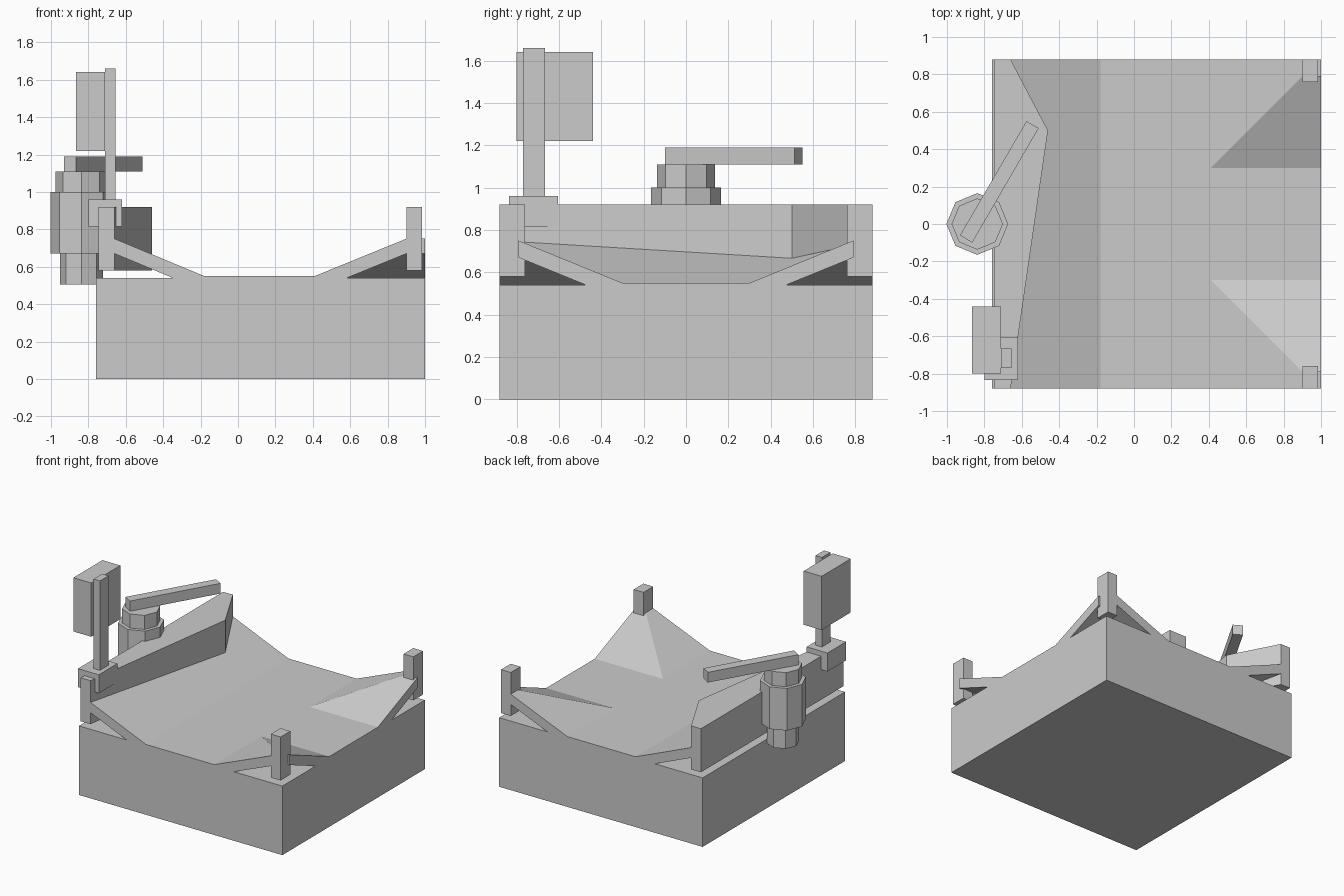
import bpy, bmesh
from math import cos, sin, tau
from mathutils import Vector

if "Cube" in bpy.data.objects:
    bpy.data.objects.remove(bpy.data.objects["Cube"])


def finish(name, bm):
    bmesh.ops.recalc_face_normals(bm, faces=bm.faces[:])
    me = bpy.data.meshes.new(name)
    bm.to_mesh(me)
    bm.free()
    ob = bpy.data.objects.new(name, me)
    bpy.context.collection.objects.link(ob)
    return ob


def prism(name, outline, z0, z1):
    """Extrude a flat xy outline from z0 up to z1."""
    bm = bmesh.new()
    face = bm.faces.new([bm.verts.new((x, y, z0)) for x, y in outline])
    ext = bmesh.ops.extrude_face_region(bm, geom=[face], use_keep_orig=True)
    for v in ext["geom"]:
        if isinstance(v, bmesh.types.BMVert):
            v.co.z = z1
    return finish(name, bm)


def box(name, x0, x1, y0, y1, z0, z1):
    return prism(name, [(x0, y0), (x1, y0), (x1, y1), (x0, y1)], z0, z1)


def octagon(name, cx, cy, r, z0, z1):
    ring = [(cx + r * cos(tau * i / 8), cy + r * sin(tau * i / 8)) for i in range(8)]
    return prism(name, ring, z0, z1)


# Solid base block
box("base", -0.76, 1.0, -0.88, 0.88, 0, 0.54)

# Dished deck: rising left side, flat middle, two peaked right corners
LOW, HIGH, THICK = 0.55, 0.75, 0.08
bm = bmesh.new()
polys = [
    [(-0.66, -0.88, HIGH), (-0.18, -0.88, LOW), (-0.18, 0.88, LOW), (-0.66, 0.88, HIGH)],
    [(-0.18, -0.88, LOW), (0.41, -0.88, LOW), (0.41, -0.3, LOW), (1, -0.3, LOW),
     (1, 0.3, LOW), (0.41, 0.3, LOW), (0.41, 0.88, LOW), (-0.18, 0.88, LOW)],
]
for s in (-1, 1):
    inner, peak = (0.41, 0.3 * s, LOW), (0.9, 0.79 * s, HIGH)
    polys.append([inner, (1, 0.3 * s, LOW), (1, 0.79 * s, HIGH), peak][::s])
    polys.append([inner, peak, (0.9, 0.88 * s, HIGH), (0.41, 0.88 * s, LOW)][::s])
for p in polys:
    bm.faces.new([bm.verts.new(c) for c in p])
bmesh.ops.remove_doubles(bm, verts=bm.verts[:], dist=1e-4)
ext = bmesh.ops.extrude_face_region(bm, geom=bm.faces[:], use_keep_orig=True)
for v in ext["geom"]:
    if isinstance(v, bmesh.types.BMVert):
        v.co.z -= THICK
bmesh.ops.recalc_face_normals(bm, faces=bm.faces[:])
# Trim what sinks into the base
bmesh.ops.bisect_plane(bm, geom=bm.verts[:] + bm.edges[:] + bm.faces[:],
                       plane_co=(0, 0, 0.54), plane_no=(0, 0, 1), clear_inner=True)
finish("deck", bm)

# Right corner posts
for s, side in ((-1, "front"), (1, "back")):
    y0, y1 = sorted((0.76 * s, 0.88 * s))
    box(side + "_post", 0.9, 0.985, y0, y1, 0.58, 0.92)

# Wedge-shaped side wall
prism("side_wall", [(-0.745, -0.88), (-0.66, -0.88), (-0.46, 0.5),
                    (-0.66, 0.88), (-0.745, 0.88)], 0.58, 0.92)

# Clamp, pole and box on the pole
box("clamp", -0.80, -0.62, -0.835, -0.605, 0.815, 0.96)
box("pole", -0.71, -0.655, -0.77, -0.665, 0.96, 1.66)
box("control_box", -0.865, -0.71, -0.80, -0.44, 1.22, 1.64)

# Stepped octagonal drum with swing arm
for name, r, z0, z1 in (("drum_foot", 0.115, 0.505, 0.67),
                        ("drum_body", 0.165, 0.67, 1.0),
                        ("drum_cap", 0.137, 1.0, 1.11)):
    octagon(name, -0.838, 0, r, z0, z1)
prism("swing_arm", [(-0.93, -0.06), (-0.865, -0.10), (-0.51, 0.512), (-0.575, 0.55)], 1.11, 1.19)
